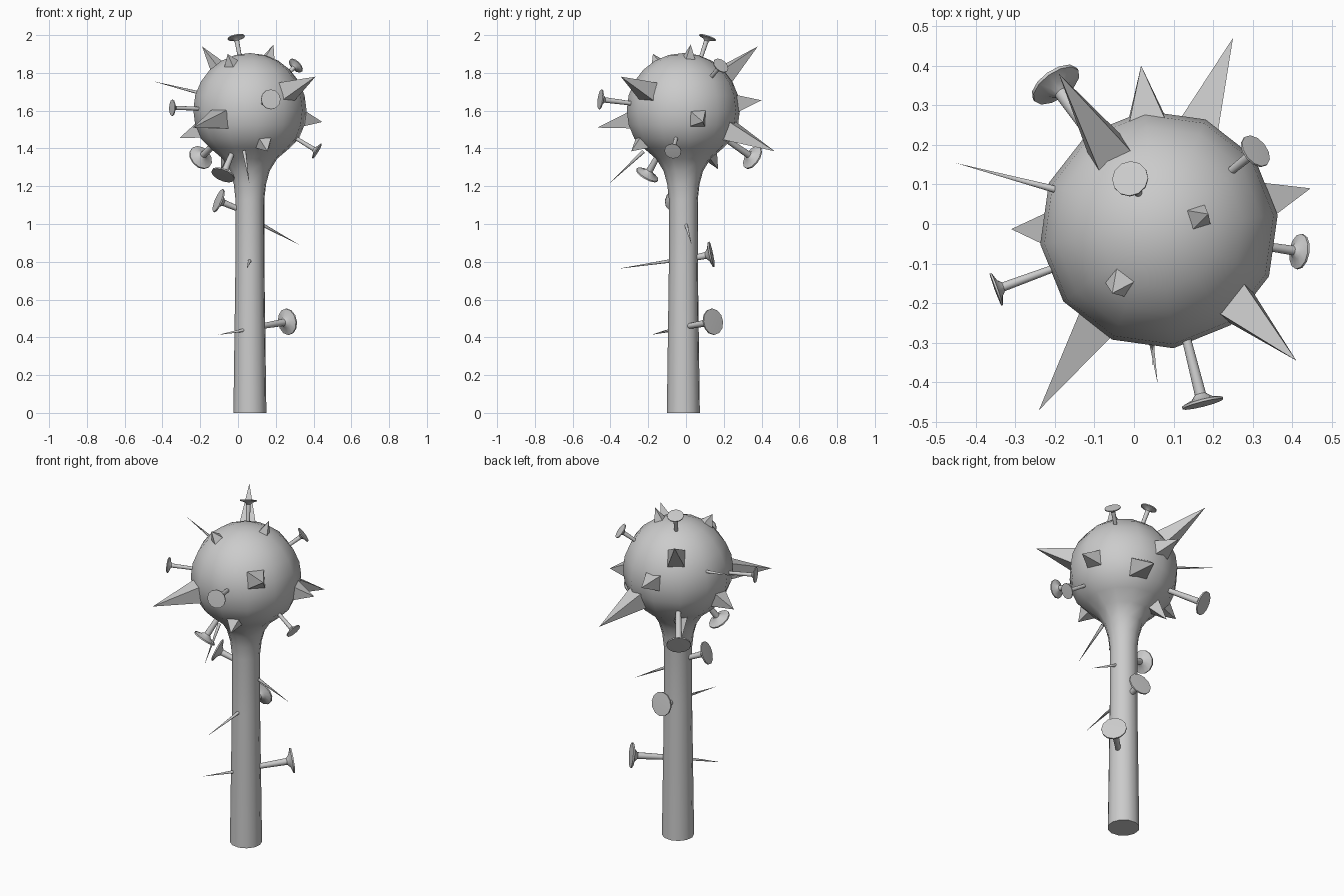
import bpy
import bmesh
import math
from mathutils import Vector, Matrix

cube = bpy.data.objects.get("Cube")
if cube:
    bpy.data.objects.remove(cube, do_unlink=True)

grey = bpy.data.materials.new("plain grey")
grey.use_nodes = True
grey.diffuse_color = (0.6, 0.6, 0.6, 1)
grey.node_tree.nodes["Principled BSDF"].inputs["Base Color"].default_value = (0.6, 0.6, 0.6, 1)

AXIS = Vector((0.063, -0.014, 0))
HEAD = AXIS + Vector((0, 0, 1.603))
RADIUS = 0.302


def lathe(name, profile, sides, matrix, turn=0.0, smooth=None):
    """Revolve (radius, height) points round local z; zero radius makes a tip."""
    bm = bmesh.new()
    rings = []
    for r, h in profile:
        count = sides if r > 0 else 1
        angles = [turn + math.tau * i / sides for i in range(count)]
        rings.append([bm.verts.new((r * math.cos(a), r * math.sin(a), h)) for a in angles])
    for low, high in zip(rings, rings[1:]):
        for i in range(sides):
            j = (i + 1) % sides
            if len(high) == 1:
                bm.faces.new((low[i], low[j], high[0]))
            else:
                bm.faces.new((low[i], low[j], high[j], high[i]))
    bm.faces.new(rings[0][::-1])
    bmesh.ops.recalc_face_normals(bm, faces=bm.faces)
    mesh = bpy.data.meshes.new(name)
    bm.to_mesh(mesh)
    bm.free()
    mesh.materials.append(grey)
    obj = bpy.data.objects.new(name, mesh)
    obj.matrix_world = matrix
    bpy.context.collection.objects.link(obj)
    if smooth:
        bpy.ops.object.select_all(action='DESELECT')
        obj.select_set(True)
        bpy.context.view_layer.objects.active = obj
        bpy.ops.object.shade_smooth_by_angle(angle=math.radians(smooth))
    return obj


def aim(base, tip):
    """Matrix at base with local z toward tip, and the length between them."""
    d = Vector(tip) - Vector(base)
    return Matrix.Translation(base) @ d.to_track_quat('Z', 'Y').to_matrix().to_4x4(), d.length


def on_head(tip, depth):
    return HEAD + (Vector(tip) - HEAD).normalized() * depth


def nail(name, base, tip, r):
    m, length = aim(base, tip)
    lathe(name, [(r * 0.2, -0.04), (r * 0.27, length - r * 0.5), (r * 0.5, length - r * 0.28),
                 (r, length - r * 0.12), (r, length), (0, length + 0.002)], 12, m, smooth=35)


# Club: tapered handle flaring into a round head
profile = [(0.088, 0), (0.077, 0.8), (0.077, 1.13), (0.086, 1.21), (0.105, 1.28),
           (0.145, 1.345), (0.21, 1.4)]
for deg in range(-30, 90, 15):
    a = math.radians(deg)
    profile.append((RADIUS * math.cos(a), HEAD.z + RADIUS * math.sin(a)))
profile.append((0, HEAD.z + RADIUS))
lathe("club", profile, 12, Matrix.Translation(AXIS), math.radians(7), 45)

# Four-sided spikes on the head: tip and base radius
spikes = [
    ((-0.19, 0.38, 1.94), 0.075), ((0.188, 0.025, 1.95), 0.058),
    ((-0.055, -0.175, 1.90), 0.07), ((0.41, -0.345, 1.78), 0.08),
    ((0.446, 0.09, 1.54), 0.08), ((-0.24, -0.47, 1.51), 0.08),
    ((-0.31, -0.013, 1.455), 0.08), ((0.155, -0.29, 1.385), 0.075),
    ((0.25, 0.47, 1.385), 0.08), ((0.018, 0.4, 1.655), 0.08),
    ((-0.09, 0.17, 1.29), 0.065),
]
for i, (tip, r) in enumerate(spikes):
    m, length = aim(on_head(tip, 0.25), tip)
    lathe(f"spike_{i + 1}", [(r, 0), (0, length)], 4, m, math.pi / 4)

# Nails driven into the head: centre of the flat cap and its radius
head_nails = [
    ((-0.2, 0.355, 1.35), 0.068), ((-0.01, 0.115, 1.99), 0.046),
    ((0.308, 0.185, 1.84), 0.045), ((-0.35, -0.166, 1.615), 0.043),
    ((0.174, -0.455, 1.66), 0.053), ((0.42, -0.07, 1.385), 0.045),
    ((-0.08, -0.207, 1.257), 0.065),
]
for i, (tip, r) in enumerate(head_nails):
    nail(f"head_nail_{i + 1}", on_head(tip, 0.28), tip, r)

# Nails driven into the handle
nail("handle_nail_upper", (0.0, -0.02, 1.08), (-0.106, -0.05, 1.125), 0.065)
nail("handle_nail_middle", (0.06, 0.04, 0.82), (0.07, 0.137, 0.84), 0.068)
nail("handle_nail_lower", (0.13, 0.02, 0.46), (0.265, 0.145, 0.483), 0.07)

# Thin needles: base and tip
needles = [
    ((-0.19, 0.085, 1.69), (-0.45, 0.154, 1.756)),
    ((0.035, -0.24, 1.37), (0.06, -0.405, 1.215)),
    ((0.13, 0.0, 0.995), (0.324, 0.03, 0.89)),
    ((0.062, -0.08, 0.805), (0.047, -0.36, 0.763)),
    ((0.03, -0.08, 0.438), (-0.106, -0.186, 0.413)),
]
for i, (base, tip) in enumerate(needles):
    m, length = aim(base, tip)
    lathe(f"needle_{i + 1}", [(0.01, -0.02), (0, length)], 8, m, smooth=50)
